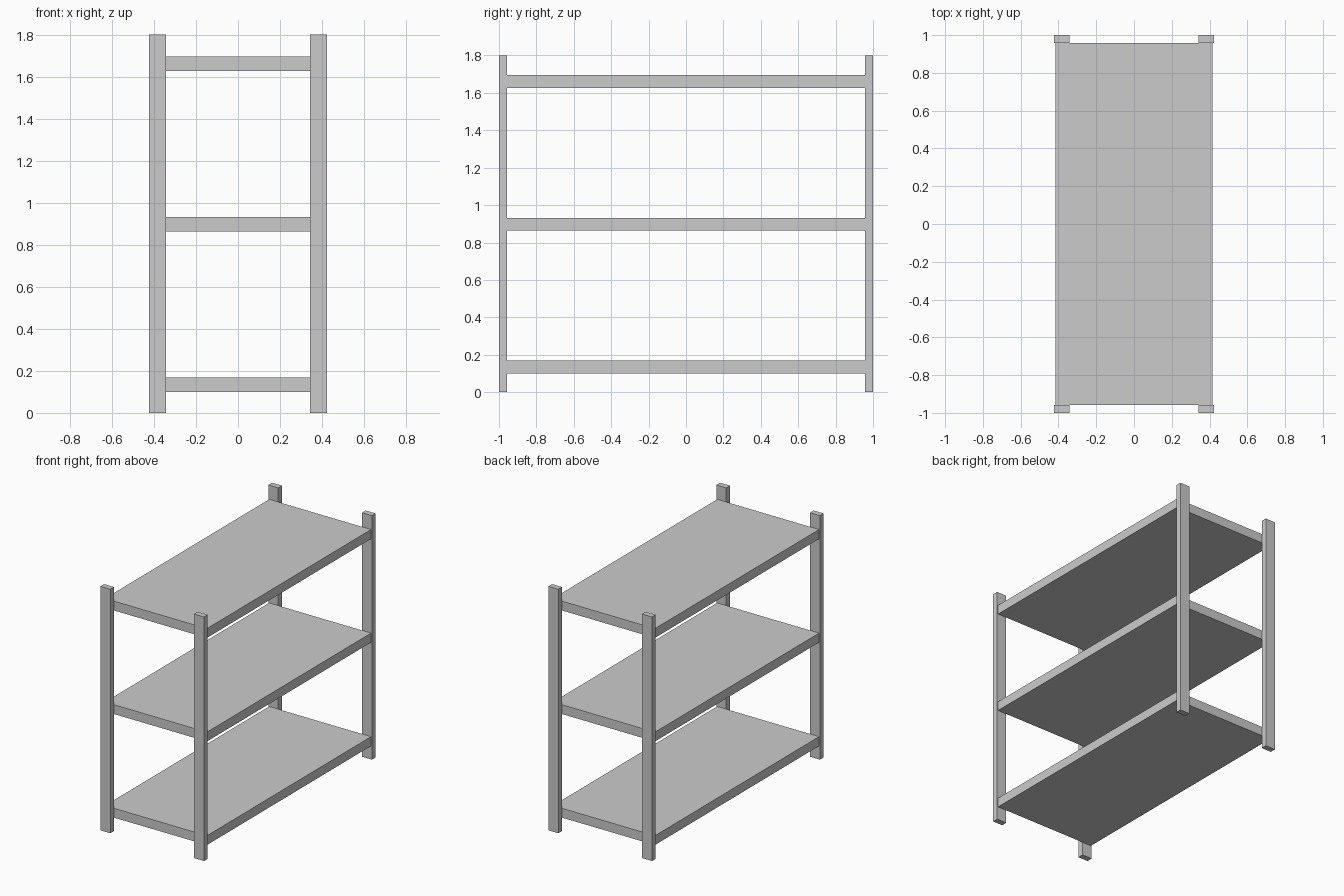
import bpy

if "Cube" in bpy.data.objects:
    bpy.data.objects.remove(bpy.data.objects["Cube"])


def box(name, x0, x1, y0, y1, z0, z1):
    """Axis-aligned box given by its limits."""
    bpy.ops.mesh.primitive_cube_add(
        size=1, location=((x0 + x1) / 2, (y0 + y1) / 2, (z0 + z1) / 2))
    ob = bpy.context.object
    ob.name = name
    ob.scale = (x1 - x0, y1 - y0, z1 - z0)
    bpy.ops.object.transform_apply(location=False, rotation=False, scale=True)
    return ob


HALF_W, POST_W = 0.423, 0.081     # outer half width, post width
HALF_L, POST_D = 1.0, 0.043       # outer half length, post depth
HEIGHT = 1.8
SHELF_HALF_W, SHELF_T = 0.416, 0.069

# Four corner posts
for sx, side in ((-1, "left"), (1, "right")):
    for sy, end in ((-1, "front"), (1, "back")):
        xs = sorted((sx * HALF_W, sx * (HALF_W - POST_W)))
        ys = sorted((sy * HALF_L, sy * (HALF_L - POST_D)))
        box(f"{end}_{side}_post", *xs, *ys, 0, HEIGHT)

# Three shelves held between the front and back posts
shelf_y = HALF_L - POST_D
for level, z in (("bottom", 0.099), ("middle", 0.863), ("top", 1.627)):
    box(f"{level}_shelf", -SHELF_HALF_W, SHELF_HALF_W,
        -shelf_y, shelf_y, z, z + SHELF_T)
